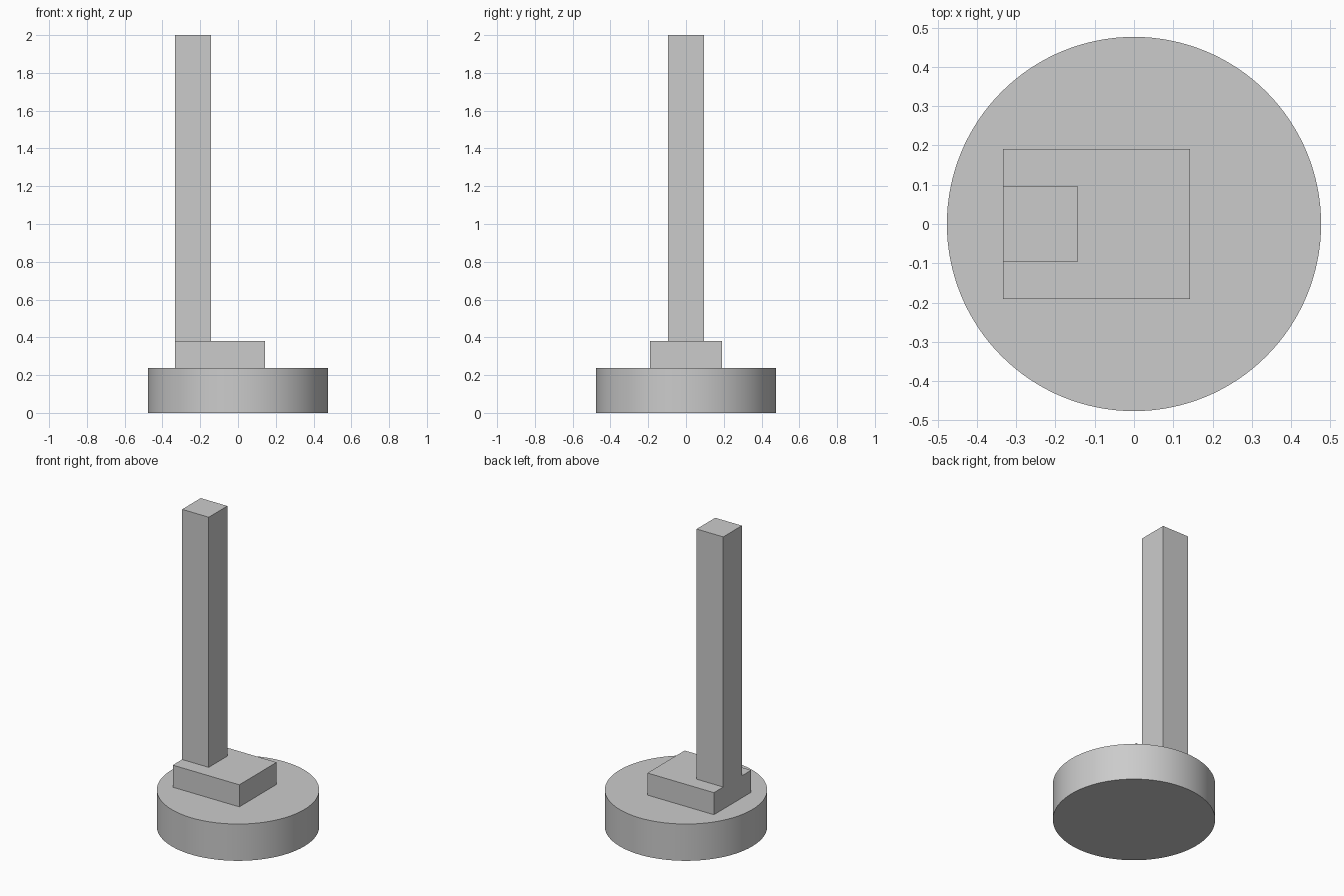
import bpy

if "Cube" in bpy.data.objects:
    bpy.data.objects.remove(bpy.data.objects["Cube"])

U = 2 / 42  # the model is 42 modules tall

grey = bpy.data.materials.new("light grey")
grey.diffuse_color = (0.6, 0.6, 0.6, 1)
grey.use_nodes = True
grey.node_tree.nodes["Principled BSDF"].inputs["Base Color"].default_value = grey.diffuse_color


def box(name, x0, x1, half_y, z0, z1):
    bpy.ops.mesh.primitive_cube_add(
        size=1, location=((x0 + x1) / 2 * U, 0, (z0 + z1) / 2 * U))
    ob = bpy.context.object
    ob.name = name
    ob.scale = ((x1 - x0) * U, 2 * half_y * U, (z1 - z0) * U)
    bpy.ops.object.transform_apply(location=False, rotation=False, scale=True)
    ob.data.materials.append(grey)
    return ob


# Round base disc
bpy.ops.mesh.primitive_cylinder_add(
    vertices=128, radius=10 * U, depth=5 * U, location=(0, 0, 2.5 * U))
base = bpy.context.object
base.name = "round_base"
base.data.materials.append(grey)
bpy.ops.object.shade_smooth_by_angle(angle=0.5)

# Rectangular mounting block and the square post flush with its left side
box("mounting_block", -7, 3, 4, 5, 8)
box("square_post", -7, -3, 2, 8, 42)
